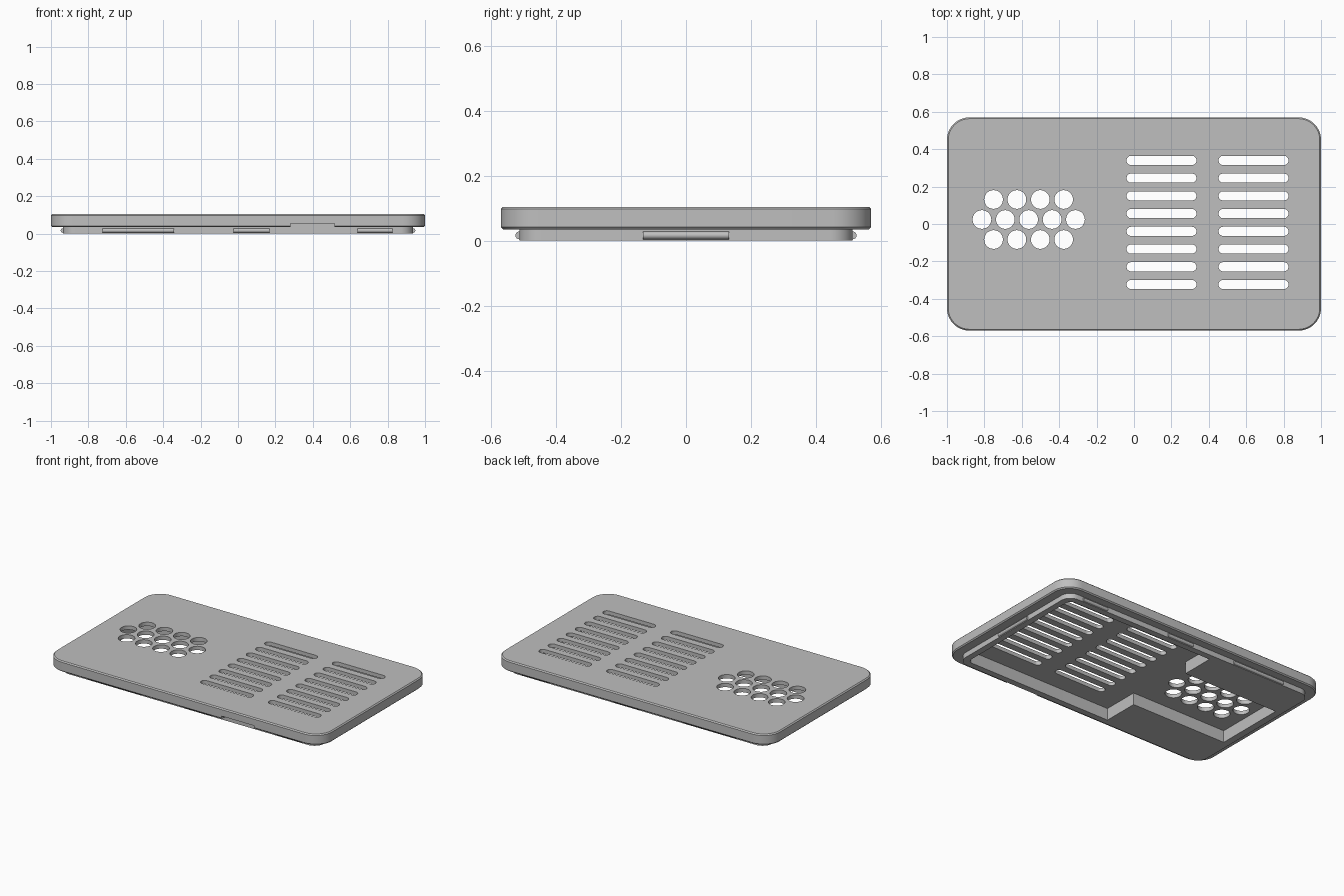
import bpy, bmesh, math
from mathutils import Vector, Matrix

if "Cube" in bpy.data.objects:
    bpy.data.objects.remove(bpy.data.objects["Cube"])

grey = bpy.data.materials.new("plain_grey")
grey.diffuse_color = (0.52, 0.52, 0.52, 1)
grey.use_nodes = True
grey.node_tree.nodes["Principled BSDF"].inputs["Base Color"].default_value = grey.diffuse_color


def rounded(x0, x1, y0, y1, r, n=10):
    """Counter-clockwise rounded rectangle outline."""
    pts = []
    corners = [(x1 - r, y1 - r), (x0 + r, y1 - r), (x0 + r, y0 + r), (x1 - r, y0 + r)]
    for q, (cx, cy) in enumerate(corners):
        for i in range(n + 1):
            a = math.pi / 2 * (q + i / n)
            pts.append((cx + r * math.cos(a), cy + r * math.sin(a)))
    return pts


def add_loft(bm, levels):
    """Closed solid through a stack of (outline, z) levels."""
    rings = [[bm.verts.new((x, y, z)) for x, y in pts] for pts, z in levels]
    n = len(rings[0])
    for a, b in zip(rings, rings[1:]):
        for i in range(n):
            j = (i + 1) % n
            bm.faces.new((a[i], a[j], b[j], b[i]))
    bm.faces.new(rings[0][::-1])
    bm.faces.new(rings[-1])


def make(name, solids):
    bm = bmesh.new()
    for levels in solids:
        add_loft(bm, levels)
    bmesh.ops.remove_doubles(bm, verts=bm.verts, dist=1e-5)
    bmesh.ops.recalc_face_normals(bm, faces=bm.faces)
    me = bpy.data.meshes.new(name)
    bm.to_mesh(me)
    bm.free()
    me.materials.append(grey)
    ob = bpy.data.objects.new(name, me)
    bpy.context.collection.objects.link(ob)
    return ob


def boolean(target, tool, op):
    """Apply a boolean and discard the tool."""
    m = target.modifiers.new(op, 'BOOLEAN')
    m.object, m.operation, m.solver = tool, op, 'EXACT'
    bpy.context.view_layer.objects.active = target
    bpy.ops.object.modifier_apply(modifier=m.name)
    bpy.data.objects.remove(tool)


def plate_outline(inset):
    return rounded(-1 + inset, 1 - inset, -.57 + inset, .57 - inset, .12 - inset)


def prism(pts, z0, z1):
    return [(pts, z0), (pts, z1)]


# Cover plate with small chamfers top and bottom
cover = make("vent_cover", [[(plate_outline(.007), .034), (plate_outline(0), .041),
                             (plate_outline(0), .097), (plate_outline(.007), .104)]])

# Lip underneath that fits into the case
boolean(cover, make("lip", [prism(rounded(-.936, .936, -.513, .513, .07), 0, .05)]), 'UNION')

# Hollow underside: wide bay below the slots, narrow bay below the round holes
wide = [(-.19, .472), (-.19, .25), (-.89, .25), (-.89, -.23), (-.19, -.23), (-.19, -.472)]
right = [p for p in rounded(-.19, .895, -.472, .472, .035) if p[0] > .5]
half = len(right) // 2
bay = right[half:] + right[:half] + wide
boolean(cover, make("bay_cutter", [prism(bay, -.05, .079)]), 'DIFFERENCE')

# Slots in two columns and three staggered rows of round holes
vents = []
for x0 in (-.04, .452):
    for k in range(8):
        y = .34 - k * .0948
        vents.append(prism(rounded(x0, x0 + .374, y - .0245, y + .0245, .0244, 8), .06, .15))
for y, x0, count in ((.131, -.751, 4), (.024, -.813, 5), (-.083, -.751, 4)):
    for k in range(count):
        x = x0 + k * .125
        circle = [(x + .05 * math.cos(i * math.pi / 16), y + .05 * math.sin(i * math.pi / 16))
                  for i in range(32)]
        vents.append(prism(circle, .06, .15))
boolean(cover, make("vent_cutter", vents), 'DIFFERENCE')

# Pry notch in the front edge
notch = [(.28, -.62), (.515, -.62), (.515, -.5135), (.28, -.5135)]
boolean(cover, make("notch_cutter", [prism(notch, .02, .054)]), 'DIFFERENCE')


def ridge(name, centre, length, along_x):
    """Rounded snap ridge half sunk in the lip wall."""
    bm = bmesh.new()
    turn = Matrix.Rotation(math.pi / 2, 4, 'Y' if along_x else 'X')
    bmesh.ops.create_cone(bm, cap_ends=True, segments=16, radius1=.012, radius2=.012,
                          depth=length, matrix=Matrix.Translation(Vector(centre)) @ turn)
    me = bpy.data.meshes.new(name)
    bm.to_mesh(me)
    bm.free()
    me.materials.append(grey)
    ob = bpy.data.objects.new(name, me)
    bpy.context.collection.objects.link(ob)
    return ob


# Snap ridges on all four sides of the lip
parts = [cover]
for side, s in (("front", -1), ("back", 1)):
    for x0, x1 in ((-.725, -.343), (-.024, .168), (.64, .827)):
        parts.append(ridge(side + "_snap_ridge", ((x0 + x1) / 2, s * .513, .016), x1 - x0, True))
for side, s in (("left", -1), ("right", 1)):
    parts.append(ridge(side + "_snap_ridge", (s * .936, 0, .016), .264, False))

# Smooth curved walls, keep crisp edges
for ob in parts:
    bpy.ops.object.select_all(action='DESELECT')
    ob.select_set(True)
    bpy.context.view_layer.objects.active = ob
    bpy.ops.object.shade_smooth_by_angle(angle=math.radians(30))
